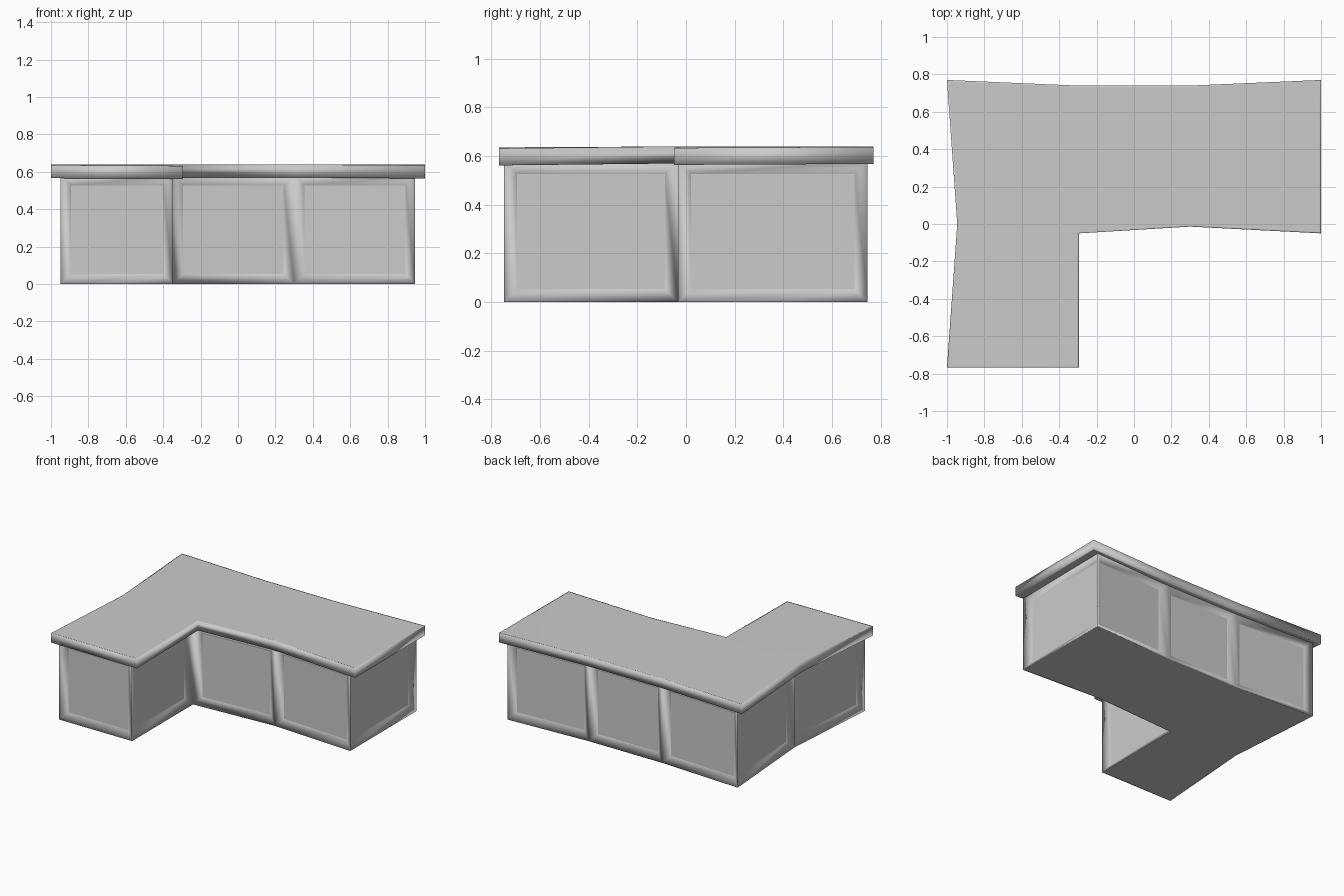
import bpy
import bmesh

cube = bpy.data.objects.get("Cube")
if cube:
    bpy.data.objects.remove(cube, do_unlink=True)

GREY = (0.6, 0.6, 0.6, 1.0)
mat = bpy.data.materials.new("plain grey")
mat.use_nodes = True
mat.diffuse_color = GREY
mat.node_tree.nodes["Principled BSDF"].inputs["Base Color"].default_value = GREY


def prism(outline, bottom, top):
    """Extrude an outline of (x, y, drop) points; returns bmesh and side faces."""
    bm = bmesh.new()
    low = [bm.verts.new((x, y, bottom - d)) for x, y, d in outline]
    high = [bm.verts.new((x, y, top - d)) for x, y, d in outline]
    caps = [bm.faces.new(low), bm.faces.new(high)]
    sides = []
    for i in range(len(outline)):
        j = (i + 1) % len(outline)
        sides.append(bm.faces.new((low[i], low[j], high[j], high[i])))
    bmesh.ops.recalc_face_normals(bm, faces=bm.faces[:])
    # A tight border keeps the large horizontal faces evenly shaded
    bmesh.ops.inset_individual(bm, faces=caps, thickness=0.008, use_even_offset=True)
    return bm, sides


def finish(bm, name):
    for f in bm.faces:
        f.smooth = True
    mesh = bpy.data.meshes.new(name)
    bm.to_mesh(mesh)
    bm.free()
    mesh.materials.append(mat)
    obj = bpy.data.objects.new(name, mesh)
    bpy.context.collection.objects.link(obj)


# L-shaped cabinet body, slightly pinched between panels
body_outline = [
    (-0.948, -0.748, 0), (-0.347, -0.748, 0), (-0.347, -0.033, 0),
    (0.30, 0.003, 0), (0.947, -0.033, 0), (0.947, 0.747, 0),
    (0.30, 0.715, 0), (-0.30, 0.715, 0), (-0.948, 0.747, 0),
    (-0.893, 0.0, 0),
]
bm, sides = prism(body_outline, 0.0, 0.58)

# Panels sunk into every side, with frames sloping down to them
bmesh.ops.inset_individual(bm, faces=sides, thickness=0.054, depth=-0.035,
                           use_even_offset=True)
for f in sides:
    for e in f.edges:
        e.smooth = False
finish(bm, "cabinet_body")

# Overhanging worktop with gently uneven corners
top_outline = [
    (-1.0, -0.768, 0.004), (-0.295, -0.768, 0.008), (-0.295, -0.05, 0.0),
    (0.30, -0.014, 0.0), (1.0, -0.05, 0.006), (1.0, 0.77, 0.002),
    (0.30, 0.74, 0.0), (-0.30, 0.74, 0.0), (-1.0, 0.77, 0.0),
    (-0.945, 0.0, 0.0),
]
bm, sides = prism(top_outline, 0.57, 0.64)
finish(bm, "worktop")
